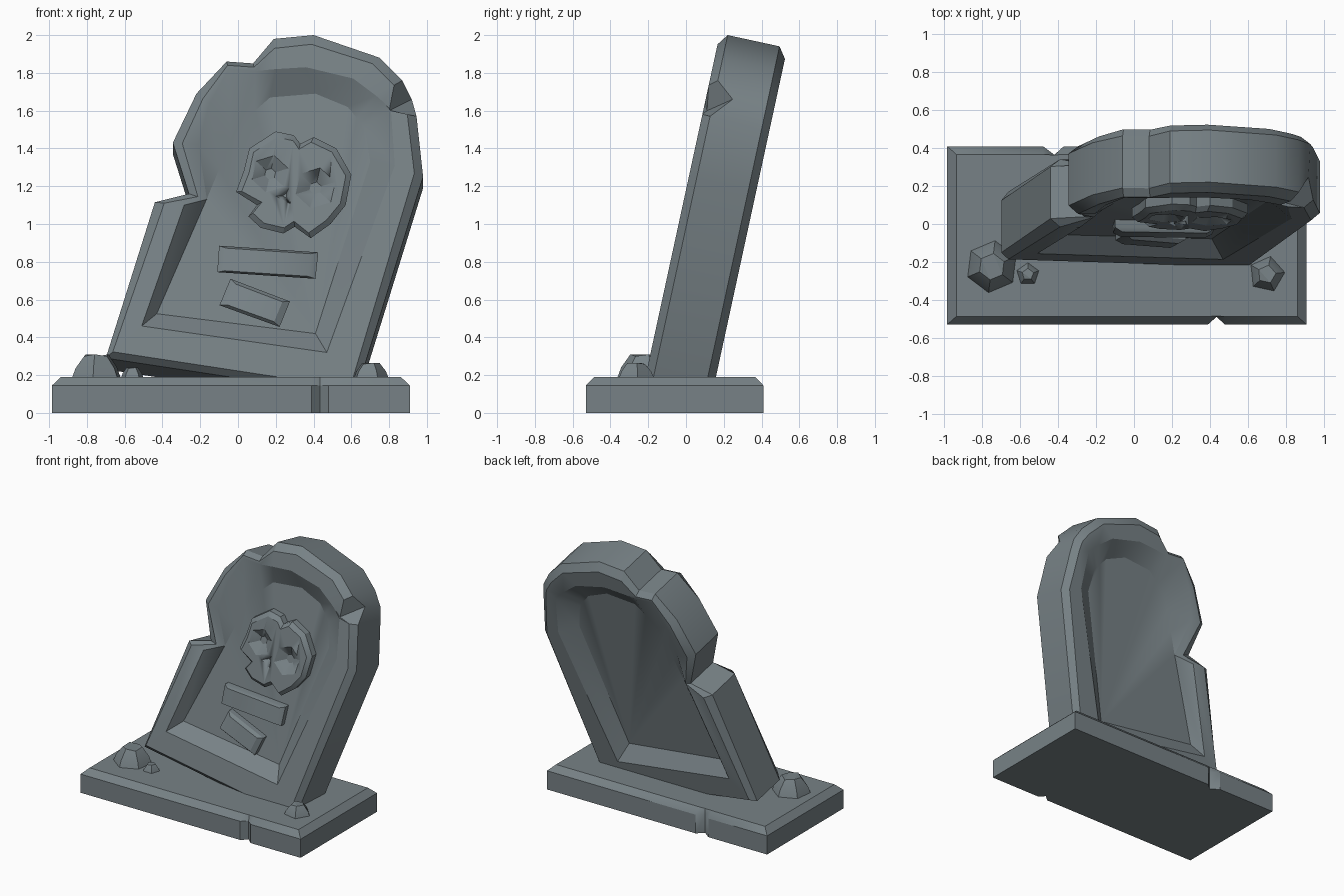
import bpy, bmesh, math
from mathutils import Vector

if "Cube" in bpy.data.objects:
    bpy.data.objects.remove(bpy.data.objects["Cube"])

stone = bpy.data.materials.new("grey stone")
stone.diffuse_color = (0.185, 0.222, 0.238, 1)
stone.use_nodes = True
stone.node_tree.nodes["Principled BSDF"].inputs["Base Color"].default_value = stone.diffuse_color

SIN, COS = 0.212, 0.977      # backward lean of the slab
T, REC = 0.365, 0.085        # slab thickness, recess depth


def at(x, z, d, s=None):
    """Point with front-view position x, z at depth d (z was read at depth s)."""
    z0 = z + SIN * (d if s is None else s)
    return Vector((x, -0.215 + SIN / COS * (z0 - 0.19) + COS * d, z0 - SIN * d))


def loft(name, rings, smooth=30):
    """Closed solid through rings with equal point counts."""
    bm = bmesh.new()
    vs = [[bm.verts.new(p) for p in r] for r in rings]
    n = len(vs[0])
    for a, b in zip(vs, vs[1:]):
        for i in range(n):
            j = (i + 1) % n
            bm.faces.new((a[i], a[j], b[j], b[i]))
    caps = [bm.faces.new(vs[0]), bm.faces.new(vs[-1])]
    bmesh.ops.triangulate(bm, faces=caps)
    bmesh.ops.remove_doubles(bm, verts=bm.verts, dist=0.0005)
    bmesh.ops.recalc_face_normals(bm, faces=bm.faces)
    me = bpy.data.meshes.new(name)
    bm.to_mesh(me)
    bm.free()
    me.materials.append(stone)
    me.shade_smooth()
    me.set_sharp_from_angle(angle=math.radians(smooth))
    ob = bpy.data.objects.new(name, me)
    bpy.context.collection.objects.link(ob)
    return ob


# Base plinth with a V notch front and back
foot = [(-.985, -.53), (.39, -.53), (.435, -.49), (.48, -.53), (.91, -.53),
        (.91, .41), (-.37, .41), (-.42, .365), (-.48, .41), (-.985, .41)]
top = [(-.937, -.487), (.39, -.487), (.435, -.486), (.48, -.487), (.862, -.487),
       (.862, .367), (-.37, .367), (-.42, .364), (-.48, .367), (-.937, .367)]
loft("base_plinth", [[(x, y, 0) for x, y in foot], [(x, y, .145) for x, y in foot],
                     [(x, y, .19) for x, y in top]])

# Leaning slab: outer outline, rim inner edge, recessed panel edge
outer = [(-.70, .29), (-.44, 1.115), (-.26, 1.16), (-.345, 1.43), (-.22, 1.69),
         (-.06, 1.86), (.08, 1.85), (.19, 1.98), (.40, 2.0), (.75, 1.88),
         (.87, 1.76), (.93, 1.66), (.945, 1.57), (.98, 1.25), (.62, .09)]
rim = [(-.51, .46), (-.285, 1.10), (-.165, 1.13), (-.21, 1.42), (-.15, 1.64),
       (-.05, 1.82), (.09, 1.81), (.20, 1.82), (.36, 1.83), (.61, 1.77),
       (.73, 1.68), (.77, 1.645), (.81, 1.60), (.83, 1.31), (.47, .32)]
panel = [(-.43, .525), (-.168, 1.127), (-.165, 1.133), (-.10, 1.29), (-.04, 1.43),
         (0, 1.52), (.09, 1.60), (.17, 1.67), (.41, 1.69), (.58, 1.62),
         (.63, 1.56), (.65, 1.535), (.67, 1.51), (.70, 1.33), (.41, .42)]
BREAK, CHIP = 2, 11
edge = []
for o, r in zip(outer, rim):
    o, r = Vector(o), Vector(r)
    edge.append(o.lerp(r, min(.05 / (r - o).length, .5)))


def side(back):
    out = []
    for pts, d in ((panel, REC), (rim, 0), (edge, 0), (outer, .042)):
        ring = []
        for i, (x, z) in enumerate(pts):
            e = d
            if i == BREAK and pts is rim:
                e = REC
            if i == BREAK and pts is edge:
                e = REC / 2
            if i == CHIP and not back:
                if pts is edge:
                    x, z, e = .80, 1.60, .02
                if pts is outer:
                    x, z, e = .92, 1.66, .14
            ring.append(at(x, z, T - e if back else e, e))
        out.append(ring)
    return out


loft("leaning_slab", side(False) + side(True)[::-1])


def relief(name, pts, front, inset):
    """Raised bevelled plate on the panel."""
    c = sum((Vector(p) for p in pts), Vector((0, 0))) / len(pts)
    small = [Vector(p) + (c - Vector(p)).normalized() * inset for p in pts]
    mid = front + (REC - front) * .35
    return loft(name, [[at(x, z, REC + .02) for x, z in pts],
                       [at(x, z, mid) for x, z in pts],
                       [at(x, z, front) for x, z in small]])


# Two worn plaques
relief("upper_plaque", [(-.10, .885), (.425, .85), (.41, .71), (-.11, .745)], .025, .04)
relief("lower_plaque", [(-.04, .71), (.275, .59), (.22, .455), (-.098, .57)], .025, .04)

# Carved skull with eye and nose pits
skull = relief("skull_carving", [
    (-.01, 1.17), (.03, 1.28), (.06, 1.40), (.20, 1.49), (.295, 1.47), (.33, 1.425),
    (.40, 1.46), (.52, 1.40), (.60, 1.26), (.57, 1.10), (.49, 1.0), (.385, .925),
    (.30, .985), (.24, .95), (.12, .98), (.055, 1.04), (.10, 1.10)], .012, .03)


def pit(name, x, z, r, n, depth, turn):
    def ring(k, d):
        return [at(x + k * math.cos(turn + math.tau * i / n),
                   z + k * math.sin(turn + math.tau * i / n), d) for i in range(n)]
    c = loft(name, [ring(r * 1.25, -.012), ring(r, .012), ring(r * .3, .012 + depth)])
    c.hide_render = True
    c.hide_set(True)
    m = skull.modifiers.new(name, 'BOOLEAN')
    m.operation, m.solver, m.object = 'DIFFERENCE', 'EXACT', c


pit("left_eye_cutter", .17, 1.265, .10, 6, .045, .3)
pit("right_eye_cutter", .41, 1.19, .11, 6, .045, .3)
pit("nose_cutter", .25, 1.15, .05, 3, .04, 1.1)


# Loose rocks on the plinth
def rock(name, x, y, r, h, n, turn):
    rings = []
    for k, z in ((1, 0), (.85, .45), (.5, 1)):
        rings.append([(x + r * k * math.cos(turn + math.tau * i / n),
                       y + r * k * math.sin(turn + math.tau * i / n),
                       .185 + h * z * (1 - .08 * (i % 2))) for i in range(n)])
    loft(name, rings, 15)


rock("large_rock", -.75, -.225, .14, .125, 6, .4)
rock("small_rock", -.56, -.265, .063, .055, 5, .3)
rock("right_rock", .70, -.265, .098, .08, 5, .1)
